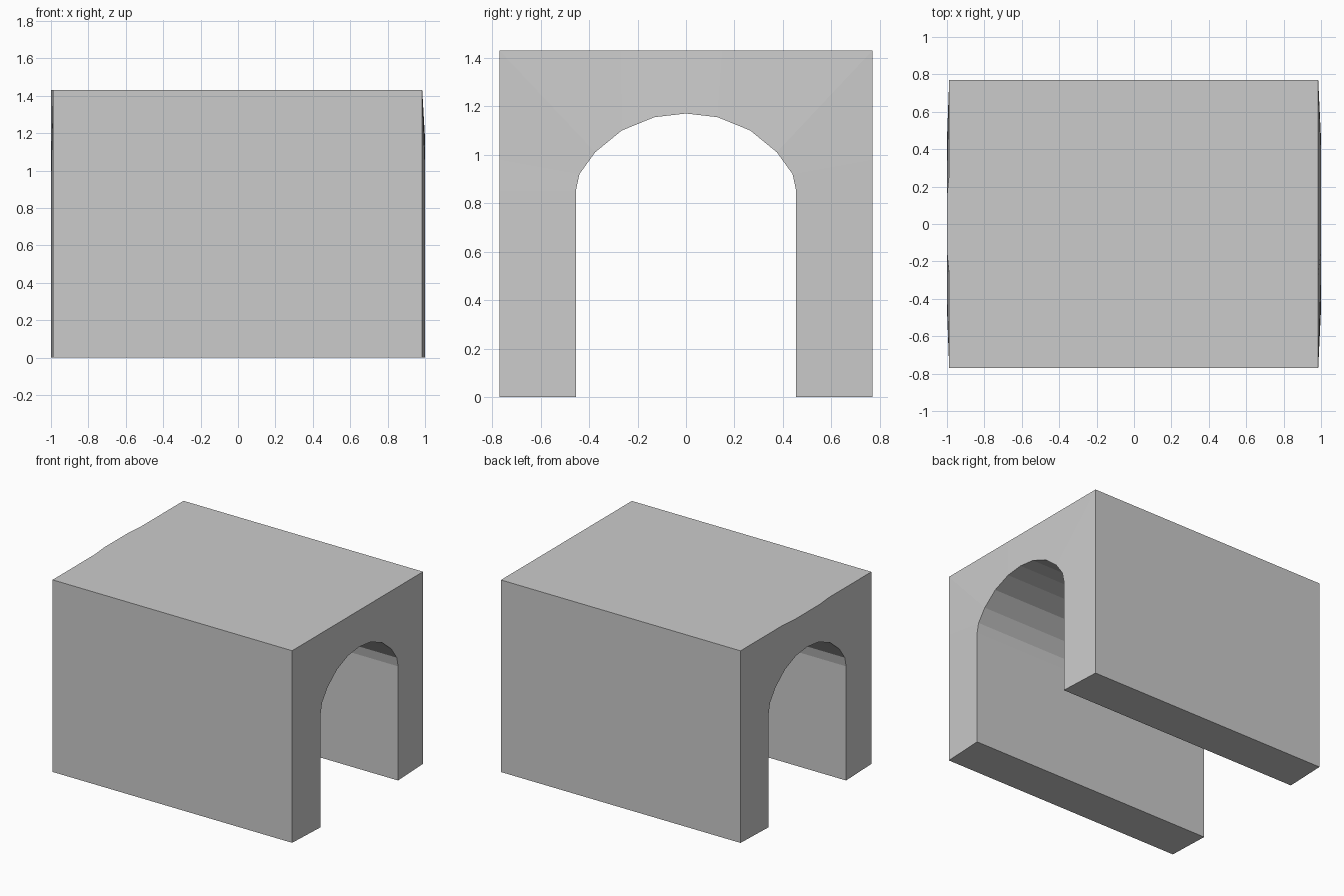
import bpy, bmesh

if "Cube" in bpy.data.objects:
    bpy.data.objects.remove(bpy.data.objects["Cube"])

# Half profile (y, z): arch opening and matching outer wall points, ground to crown
inner = [(0.455, 0), (0.455, 0.85), (0.44, 0.92), (0.375, 1.01),
         (0.265, 1.10), (0.13, 1.155), (0, 1.17)]
outer = [(0.77, 0), (0.77, 0.85), (0.77, 0.98), (0.77, 1.43),
         (0.27, 1.43), (0.15, 1.43), (0, 1.43)]


def mirrored(half):
    return half + [(-y, z) for y, z in reversed(half[:-1])]


def add_loop(bm, pts, xs):
    return [bm.verts.new((x, y, z)) for (y, z), x in zip(pts, xs)]


inner, outer = mirrored(inner), mirrored(outer)
n = len(inner)
bm = bmesh.new()

# End faces bulge slightly towards the arch; left top edge bulges in the middle
left_x = [-1.0 if abs(y) < 0.2 else -0.988 for y, z in outer]
in_l = add_loop(bm, inner, [-1.0] * n)
in_r = add_loop(bm, inner, [1.0] * n)
out_l = add_loop(bm, outer, left_x)
out_r = add_loop(bm, outer, [0.985] * n)

# Arch soffit, outer walls and roof, and both end faces
for a, b in ((in_l, in_r), (in_r, out_r), (out_r, out_l), (out_l, in_l)):
    for i in range(n - 1):
        bm.faces.new((a[i], a[i + 1], b[i + 1], b[i]))

# Wall undersides
for i in (0, n - 1):
    bm.faces.new((in_l[i], in_r[i], out_r[i], out_l[i]))

bmesh.ops.recalc_face_normals(bm, faces=bm.faces)
mesh = bpy.data.meshes.new("arched_tunnel")
bm.to_mesh(mesh)
bm.free()
bpy.context.collection.objects.link(bpy.data.objects.new("arched_tunnel", mesh))
